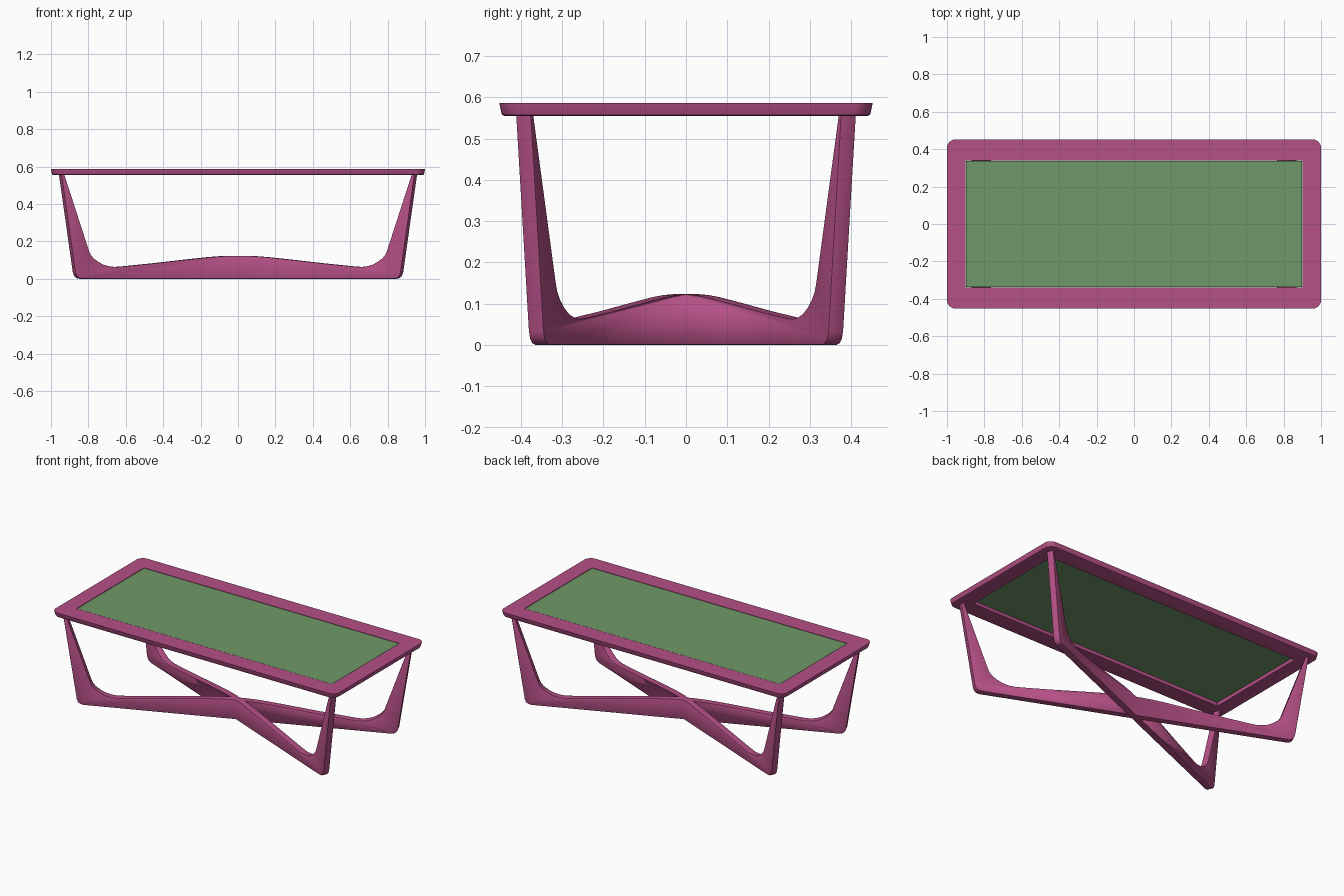
import bpy, bmesh, math
from mathutils import Vector, Matrix

if "Cube" in bpy.data.objects:
    bpy.data.objects.remove(bpy.data.objects["Cube"])


def material(name, rgb):
    m = bpy.data.materials.new(name)
    m.diffuse_color = (*rgb, 1)
    m.use_nodes = True
    m.node_tree.nodes["Principled BSDF"].inputs["Base Color"].default_value = m.diffuse_color
    return m


PINK = material("pink_lacquer", (0.46, 0.08, 0.24))
GREEN = material("green_glass", (0.16, 0.32, 0.14))


def finish(name, bm, mat):
    bmesh.ops.recalc_face_normals(bm, faces=bm.faces)
    me = bpy.data.meshes.new(name)
    bm.to_mesh(me)
    bm.free()
    ob = bpy.data.objects.new(name, me)
    bpy.context.collection.objects.link(ob)
    me.materials.append(mat)
    bpy.context.view_layer.objects.active = ob
    ob.select_set(True)
    bpy.ops.object.shade_smooth_by_angle(angle=math.radians(30))
    ob.select_set(False)
    return ob


def ring(bm, hx, hy, r, z, n=6):
    """Rounded rectangle loop of vertices."""
    verts = []
    for i, (sx, sy) in enumerate(((1, 1), (-1, 1), (-1, -1), (1, -1))):
        for k in range(n + 1):
            a = math.pi / 2 * (i + k / n)
            verts.append(bm.verts.new((sx * (hx - r) + r * math.cos(a),
                                       sy * (hy - r) + r * math.sin(a), z)))
    return verts


# Table top frame: closed loop of rings, flared outer edge
bm = bmesh.new()
rings = [ring(bm, 1 - o, 0.452 - o, 0.045, z) for o, z in
         ((0.0, 0.586), (0.005, 0.561), (0.007, 0.557), (0.012, 0.555))]
rings += [ring(bm, 0.9, 0.34, 0.003, z) for z in (0.555, 0.586)]
for i, a in enumerate(rings):
    b = rings[(i + 1) % len(rings)]
    for k in range(len(a)):
        j = (k + 1) % len(a)
        bm.faces.new((a[k], a[j], b[j], b[k]))
finish("top_frame", bm, PINK)

# Glass panel set flush in the frame
bm = bmesh.new()
bmesh.ops.create_cube(bm, size=1, matrix=Matrix.Translation((0, 0, 0.58)) @
                      Matrix.Diagonal((1.794, 0.674, 0.01, 1)))
finish("glass_panel", bm, GREEN)

# Base: one diagonal arm profile (distance, height), mitred at the centre
T = 0.04
outline = [(-0.08, 0.002), (0.91, 0.002), (0.928, 0.006), (0.941, 0.016), (0.949, 0.036),
           (1.029, 0.558), (1.012, 0.558),
           (0.869, 0.15), (0.859, 0.13), (0.843, 0.112), (0.815, 0.092), (0.785, 0.077),
           (0.75, 0.068), (0.715, 0.065), (0.66, 0.069), (0.5, 0.084), (0.3, 0.105),
           (0.17, 0.118), (0.1, 0.123), (0.04, 0.125), (-0.08, 0.124)]
bm = bmesh.new()
face = bm.faces.new([bm.verts.new((d, -T / 2, max(z - 0.002, 0))) for d, z in outline])
ext = bmesh.ops.extrude_face_region(bm, geom=[face])
bmesh.ops.translate(bm, vec=(0, T, 0),
                    verts=[v for v in ext["geom"] if isinstance(v, bmesh.types.BMVert)])
bmesh.ops.recalc_face_normals(bm, faces=bm.faces)
rim = [e for e in bm.edges if abs(e.verts[0].co.y - e.verts[1].co.y) < 1e-5]
bmesh.ops.bevel(bm, geom=rim, offset=0.003, segments=2, profile=0.5, affect='EDGES')
bmesh.ops.rotate(bm, verts=bm.verts, matrix=Matrix.Rotation(math.radians(22.5), 3, 'Z'))
for axis in (Vector((1, 0, 0)), Vector((0, 1, 0))):
    bmesh.ops.bisect_plane(bm, geom=bm.verts[:] + bm.edges[:] + bm.faces[:],
                           plane_co=(0, 0, 0), plane_no=axis, clear_inner=True)
base = finish("crossed_leg_base", bm, PINK)
mirror = base.modifiers.new("four_arms", 'MIRROR')
mirror.use_axis = (True, True, False)
mirror.merge_threshold = 0.0005
